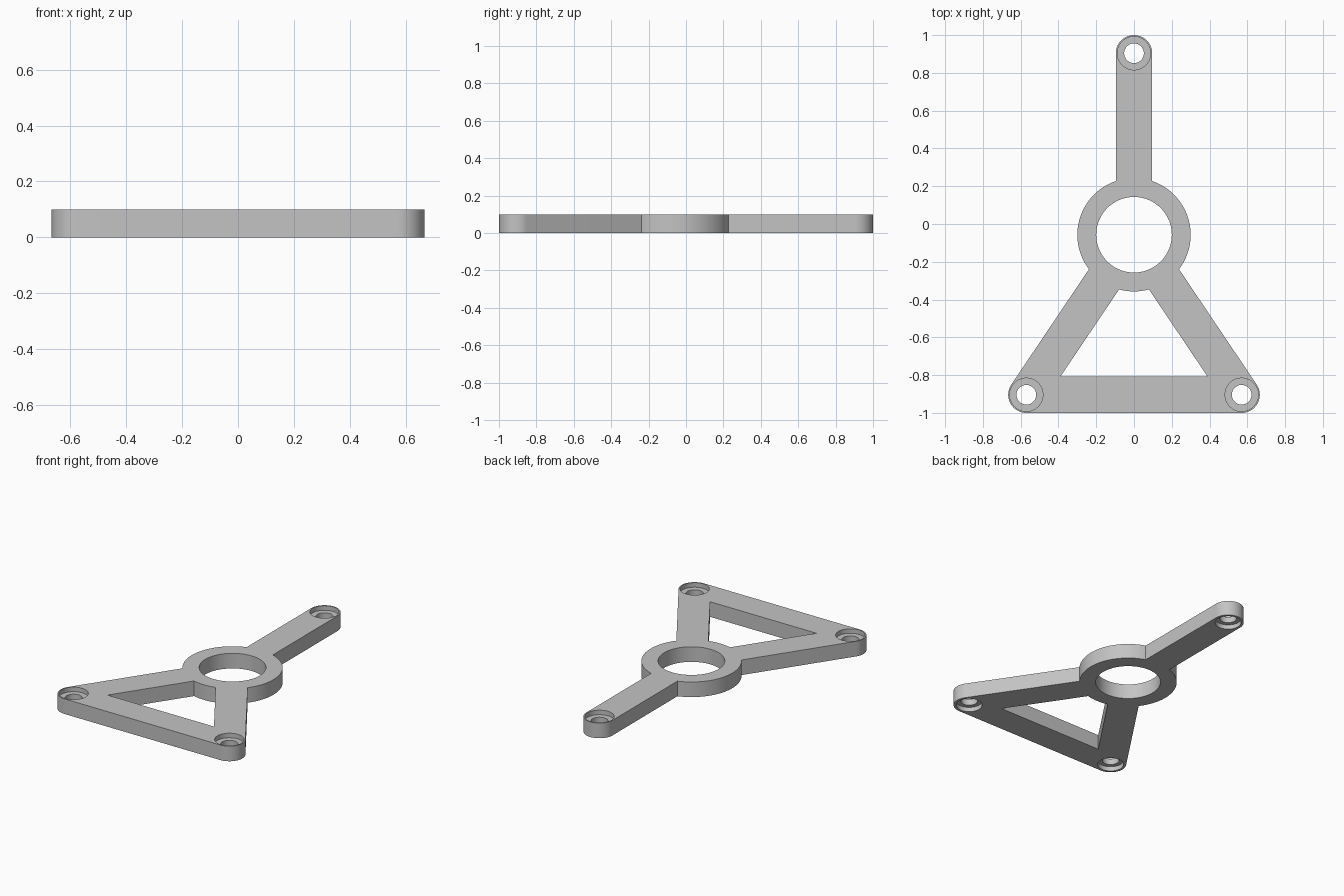
import bpy, bmesh
from math import sin, cos, asin, atan2, pi, radians
from mathutils import Vector

if "Cube" in bpy.data.objects:
    bpy.data.objects.remove(bpy.data.objects["Cube"])

H = 0.1                        # plate thickness
R = 0.096                      # half width of every arm, radius of every end
RING, BORE = 0.3, 0.2          # hub radii
HUB = Vector((0, -0.057))
TIP = Vector((0, 0.904))
FOOT = Vector((0.57, -0.904))

grey = bpy.data.materials.new("plain grey")
grey.use_nodes = True
grey.diffuse_color = (0.55, 0.55, 0.55, 1)
grey.node_tree.nodes["Principled BSDF"].inputs["Base Color"].default_value = grey.diffuse_color


def arc(c, r, a, b, n):
    return [c + r * Vector((cos(a + (b - a) * i / n), sin(a + (b - a) * i / n)))
            for i in range(n + 1)]


def mirrored(half):
    """Close a right half outline with its reflection, without doubled centre points."""
    return half + [Vector((-p.x, p.y)) for p in reversed(half) if p.x > 1e-5]


def prism(name, outline, z0, z1):
    bm = bmesh.new()
    face = bm.faces.new([bm.verts.new((p.x, p.y, z0)) for p in outline])
    up = bmesh.ops.extrude_face_region(bm, geom=[face])["geom"]
    bmesh.ops.translate(bm, vec=(0, 0, z1 - z0),
                        verts=[v for v in up if isinstance(v, bmesh.types.BMVert)])
    bmesh.ops.recalc_face_normals(bm, faces=bm.faces)
    mesh = bpy.data.meshes.new(name)
    bm.to_mesh(mesh)
    bm.free()
    mesh.materials.append(grey)
    ob = bpy.data.objects.new(name, mesh)
    bpy.context.collection.objects.link(ob)
    return ob


def cut(body, outline, z0, z1):
    cutter = prism("cutter", outline, z0, z1)
    cutter.hide_render = True
    mod = body.modifiers.new("cut", "BOOLEAN")
    mod.operation, mod.solver, mod.object = "DIFFERENCE", "EXACT", cutter
    bpy.context.view_layer.objects.active = body
    bpy.ops.object.modifier_apply(modifier=mod.name)
    bpy.data.objects.remove(cutter)


def circle(c, r, n=64):
    return arc(c, r, 0, 2 * pi, n)[:-1]


# Bracket outline: rear tip, hub flank, front foot
leg = FOOT - HUB
theta = atan2(leg.y, leg.x)
spread = asin(R / RING)
half = (arc(TIP, R, pi / 2, 0, 16)
        + arc(HUB, RING, pi / 2 - spread, theta + spread, 32)
        + arc(FOOT, R, theta + pi / 2, -pi / 2, 24))
bracket = prism("bracket", mirrored(half), 0, H)

# Hub bore
cut(bracket, circle(HUB, BORE, 96), -H, 2 * H)

# Window between the legs, the hub and the front bar
along = leg.normalized()
inward = Vector((along.y, -along.x))
edge = HUB + inward * R
sill = FOOT.y + R
corner = edge + along * ((sill - edge.y) / along.y)
window = arc(HUB, RING, -pi / 2, theta - spread, 8) + [corner]
cut(bracket, mirrored(window), -H, 2 * H)

# Screw holes, recessed from above and below around a thin web
for c in (TIP, FOOT, Vector((-FOOT.x, FOOT.y))):
    cut(bracket, circle(c, 0.052), -H, 2 * H)
    cut(bracket, circle(c, 0.088), H - 0.03, 2 * H)
    cut(bracket, circle(c, 0.08), -H, 0.03)

# Smooth round walls, sharp rims
bpy.ops.object.select_all(action="DESELECT")
bracket.select_set(True)
bpy.context.view_layer.objects.active = bracket
bpy.ops.object.shade_smooth_by_angle(angle=radians(30))
